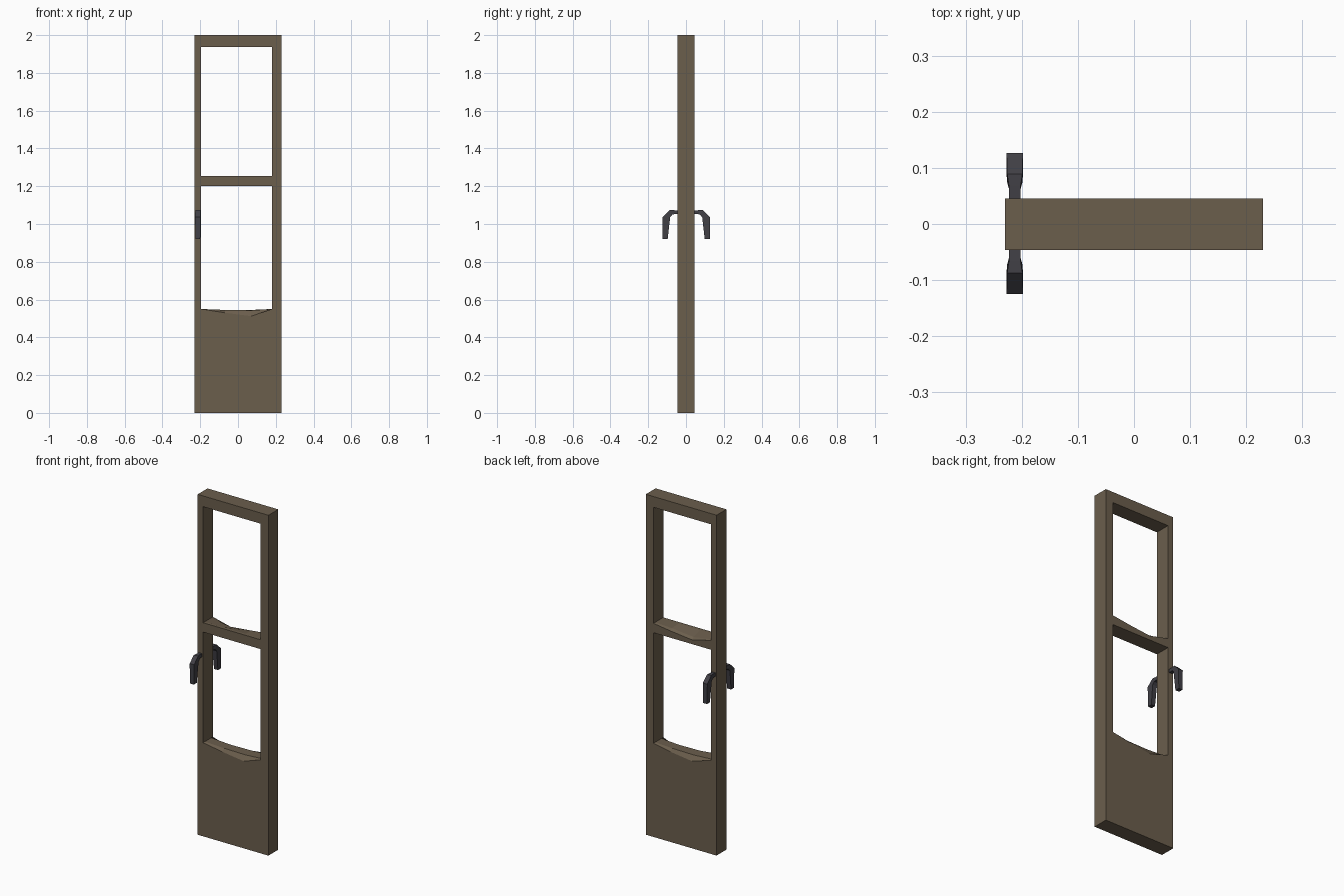
import bpy, bmesh, math

if "Cube" in bpy.data.objects:
    bpy.data.objects.remove(bpy.data.objects["Cube"])


def material(name, col):
    m = bpy.data.materials.new(name)
    m.diffuse_color = (*col, 1)
    m.use_nodes = True
    m.node_tree.nodes["Principled BSDF"].inputs["Base Color"].default_value = m.diffuse_color
    return m


wood = material("weathered wood brown", (0.147, 0.112, 0.073))
iron = material("dark iron", (0.053, 0.051, 0.061))


def finish(bm, name, mat):
    bmesh.ops.recalc_face_normals(bm, faces=bm.faces)
    me = bpy.data.meshes.new(name)
    bm.to_mesh(me)
    bm.free()
    me.materials.append(mat)
    ob = bpy.data.objects.new(name, me)
    bpy.context.collection.objects.link(ob)
    return ob


# Door frame: outer shell of a coarse block grid with two openings left empty
axes = [[-0.23, -0.195, -0.07, 0.07, 0.18, 0.23],
        [-0.046, -0.03, 0.03, 0.045],
        [0, 0.55, 1.2, 1.255, 1.937, 2]]


def filled(c):
    if any(not 0 <= c[a] < len(axes[a]) - 1 for a in range(3)):
        return False
    return not (1 <= c[0] <= 3 and c[2] in (1, 3))


bm = bmesh.new()
grid = {}


def vert(i):
    if i not in grid:
        grid[i] = bm.verts.new([axes[a][i[a]] for a in range(3)])
    return grid[i]


for i in range(5):
    for j in range(3):
        for k in range(5):
            c = (i, j, k)
            if not filled(c):
                continue
            for a in range(3):
                for side in (0, 1):
                    n = list(c)
                    n[a] += 2 * side - 1
                    if filled(n):
                        continue
                    u, v = (a + 1) % 3, (a + 2) % 3
                    loop = []
                    for du, dv in ((0, 0), (1, 0), (1, 1), (0, 1)):
                        p = list(c)
                        p[a] += side
                        p[u] += du
                        p[v] += dv
                        loop.append(vert(tuple(p)))
                    bm.faces.new(loop)

# Worn chips on the lower sill and the middle rail
chips = {(3, 0, 1): 0.512, (2, 0, 1): 0.53, (2, 3, 1): 0.512, (3, 3, 1): 0.53,
         (2, 1, 1): 0.545, (3, 1, 1): 0.543, (2, 2, 1): 0.543, (3, 2, 1): 0.545,
         (2, 3, 3): 1.225, (2, 2, 3): 1.236, (3, 2, 3): 1.25, (3, 3, 3): 1.24}
for key, z in chips.items():
    grid[key].co.z = z
bmesh.ops.recalc_face_normals(bm, faces=bm.faces)
bmesh.ops.dissolve_limit(bm, angle_limit=math.radians(0.5),
                         verts=bm.verts, edges=bm.edges)
finish(bm, "door_frame", wood)

# Lever handles: four-sided loft, outer (y, z), inner (y, z), half width
stations = [((0.04, 1.072), (0.04, 1.052), 0.0105),
            ((0.068, 1.073), (0.062, 1.052), 0.0105),
            ((0.088, 1.073), (0.073, 1.05), 0.0135),
            ((0.1255, 1.037), (0.085, 1.035), 0.0145),
            ((0.1255, 0.92), (0.098, 0.92), 0.0125)]


def handle(name, side):
    bm = bmesh.new()
    rings = []
    for o, n, w in stations:
        rings.append([bm.verts.new((-0.2125 + s * w, side * p[0] + 0.001, p[1]))
                      for p, s in ((o, -1), (o, 1), (n, 1), (n, -1))])
    for r, q in zip(rings, rings[1:]):
        for e in range(4):
            f = (e + 1) % 4
            bm.faces.new((r[e], r[f], q[f], q[e]))
    bm.faces.new(rings[0])
    bm.faces.new(rings[-1])
    finish(bm, name, iron)


handle("front_handle", -1)
handle("back_handle", 1)
